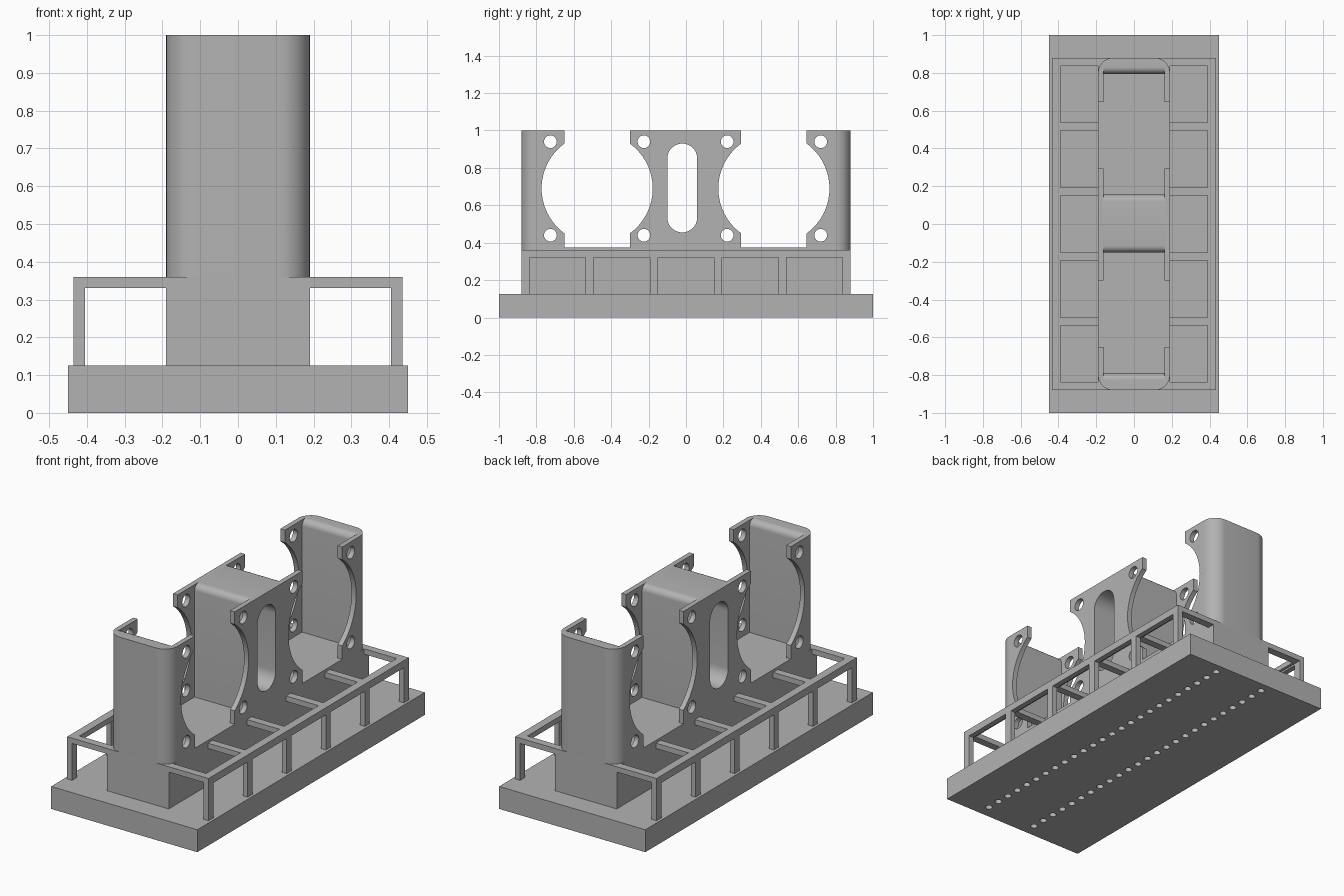
import bpy, bmesh
from math import cos, sin, pi, acos

cube = bpy.data.objects.get("Cube")
if cube:
    bpy.data.objects.remove(cube, do_unlink=True)

grey = bpy.data.materials.new("plain_grey")
grey.use_nodes = True
COLOR = (0.45, 0.45, 0.45, 1)
grey.diffuse_color = COLOR
grey.node_tree.nodes["Principled BSDF"].inputs["Base Color"].default_value = COLOR


def arc(cu, cv, r, a0, a1, n):
    return [(cu + r * cos(a0 + (a1 - a0) * i / n), cv + r * sin(a0 + (a1 - a0) * i / n))
            for i in range(n + 1)]


def circle(cu, cv, r, n):
    return arc(cu, cv, r, 0, 2 * pi, n)[:-1]


def prism(name, profiles, lo, hi, axis):
    """Extrude closed outlines along x (outline in y, z) or z (outline in x, y)."""
    bm = bmesh.new()
    for outline in profiles:
        pts = [(lo, u, v) if axis == "x" else (u, v, lo) for u, v in outline]
        face = bm.faces.new([bm.verts.new(p) for p in pts])
        ext = bmesh.ops.extrude_face_region(bm, geom=[face])
        move = (hi - lo, 0, 0) if axis == "x" else (0, 0, hi - lo)
        bmesh.ops.translate(bm, vec=move,
                            verts=[g for g in ext["geom"] if isinstance(g, bmesh.types.BMVert)])
    bmesh.ops.recalc_face_normals(bm, faces=bm.faces)
    mesh = bpy.data.meshes.new(name)
    bm.to_mesh(mesh)
    bm.free()
    mesh.materials.append(grey)
    obj = bpy.data.objects.new(name, mesh)
    bpy.context.collection.objects.link(obj)
    return obj


def rect(u0, u1, v0, v1):
    return [(u0, v0), (u1, v0), (u1, v1), (u0, v1)]


def box(name, x0, x1, y0, y1, z0, z1):
    return prism(name, [rect(x0, x1, y0, y1)], z0, z1, "z")


def activate(obj):
    bpy.ops.object.select_all(action="DESELECT")
    obj.select_set(True)
    bpy.context.view_layer.objects.active = obj


def cut(obj, cutter):
    activate(obj)
    mod = obj.modifiers.new("cut", "BOOLEAN")
    mod.operation = "DIFFERENCE"
    mod.solver = "EXACT"
    mod.object = cutter
    bpy.ops.object.modifier_apply(modifier=mod.name)
    bpy.data.objects.remove(cutter, do_unlink=True)


# Base slab with two rows of blind holes underneath
BASE = 0.125
base = box("base_slab", -0.45, 0.45, -1, 1, 0, BASE)
holes = [circle(x, -0.925 + 0.0778 * i, 0.019, 12) for x in (0.225, -0.085) for i in range(25)]
cut(base, prism("base_hole_cutter", holes, -0.05, 0.06, "z"))

# Plinth under the tower
DECK = 0.36
box("tower_plinth", -0.19, 0.19, -0.88, 0.88, BASE, DECK)

# Tower with rounded vertical corners
W, L, R = 0.19, 0.88, 0.08
outline = []
for k, (sx, sy) in enumerate(((1, 1), (-1, 1), (-1, -1), (1, -1))):
    outline += arc(sx * (W - R), sy * (L - R), R, k * pi / 2, (k + 1) * pi / 2, 10)
tower = prism("tower", [outline], DECK, 1, "z")

# Two bays, flared at the top of their end walls
FLOOR, F = 0.375, 0.035


def bay(y0, y1):
    right = arc(y1 + F, 1 - F, F, pi, pi / 2, 8)
    left = arc(y0 - F, 1 - F, F, pi / 2, 0, 8)
    return ([(y0, FLOOR), (y1, FLOOR)] + right
            + [(y1 + F, 1.1), (y0 - F, 1.1)] + left)


cut(tower, prism("bay_cutter", [bay(-0.79, -0.15), bay(0.155, 0.795)], -0.162, 0.162, "x"))

# Round fan openings with an open strip, through both side plates
CZ, RAD, HALF = 0.69, 0.297, 0.175
a = acos(HALF / RAD)


def opening(c):
    return ([(c - HALF, FLOOR), (c + HALF, FLOOR)] + arc(c, CZ, RAD, -a, a, 28)
            + [(c + HALF, 1.1), (c - HALF, 1.1)] + arc(c, CZ, RAD, pi - a, pi + a, 28))


centres = (-0.475, 0.47)
cut(tower, prism("opening_cutter", [opening(c) for c in centres], -0.3, 0.3, "x"))

# Screw holes and the long slot through the middle block
screws = [circle(c + dy, CZ + dz, 0.034, 24)
          for c in centres for dy in (-0.25, 0.25) for dz in (-0.25, 0.25)]
slot = arc(-0.02, 0.85, 0.08, 0, pi, 20) + arc(-0.02, 0.535, 0.08, pi, 2 * pi, 20)
cut(tower, prism("screw_slot_cutter", screws + [slot], -0.3, 0.3, "x"))

# Open frame on each side: rail, lip, posts and cross beams
PITCH, BEAM = 0.3435, 0.0425
for side, s in (("left", 1), ("right", -1)):
    def part(name, x0, x1, y0, y1, z0, z1):
        box(side + "_" + name, min(s * x0, s * x1), max(s * x0, s * x1), y0, y1, z0, z1)

    part("rail", 0.39, 0.435, -L, L, 0.33, DECK)
    part("rail_lip", 0.405, 0.435, -L, L, 0.32, 0.33)
    for i in range(6):
        y = -L + BEAM / 2 + i * (2 * L - BEAM) / 5
        part(f"post_{i + 1}", 0.405, 0.435, y - BEAM / 2, y + BEAM / 2, BASE, 0.32)
        part(f"cross_beam_{i + 1}", 0.19, 0.39, y - BEAM / 2, y + BEAM / 2, 0.33, DECK)

# Smooth the curved walls, keep edges sharp
activate(tower)
bpy.ops.object.shade_smooth_by_angle(angle=pi / 6)
activate(base)
bpy.ops.object.shade_smooth_by_angle(angle=pi / 5)
